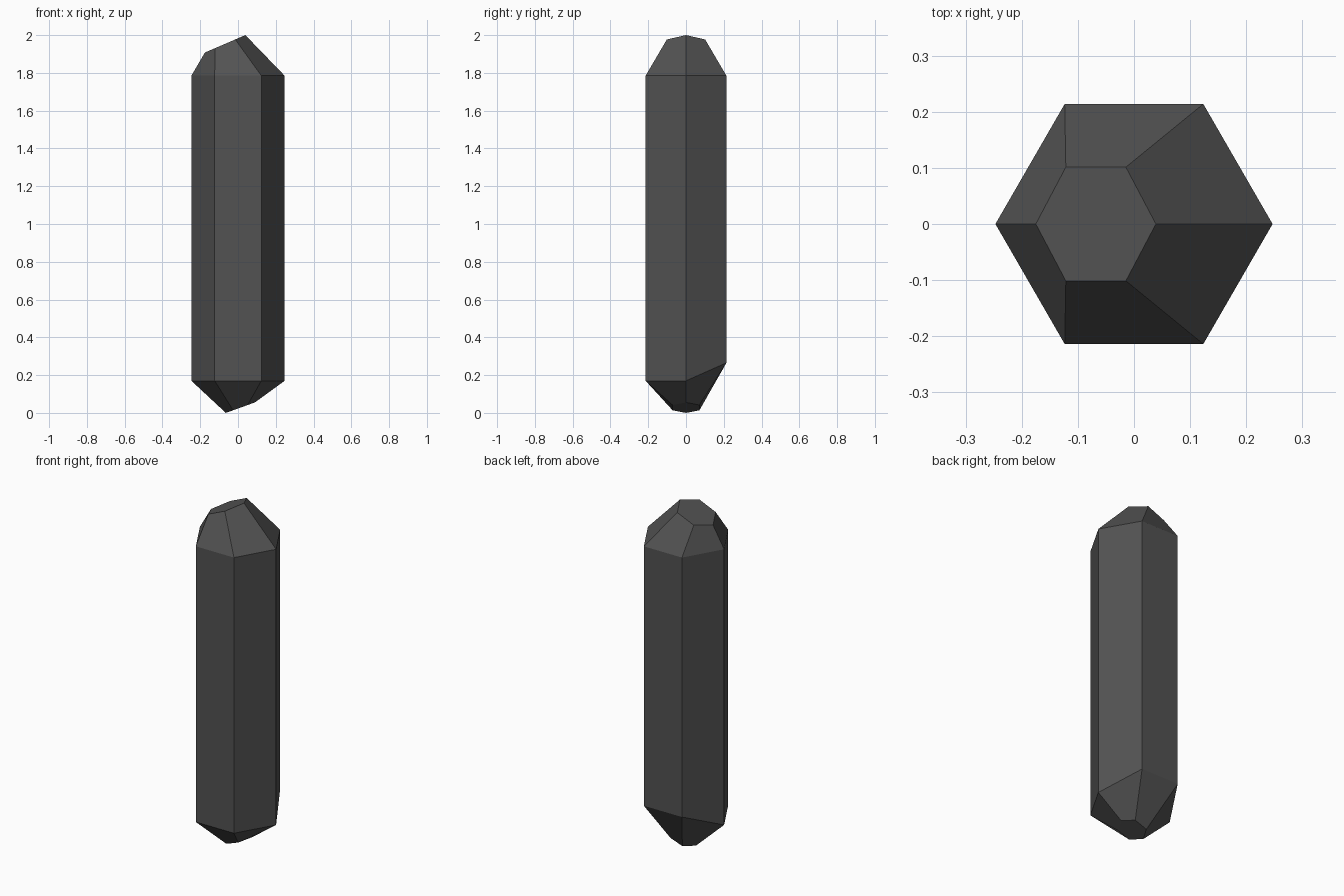
import bpy
import bmesh
import math

if "Cube" in bpy.data.objects:
    bpy.data.objects.remove(bpy.data.objects["Cube"], do_unlink=True)

# Dark stone colour
stone = bpy.data.materials.new("dark_grey_stone")
stone.use_nodes = True
COLOUR = (0.085, 0.085, 0.085, 1)
stone.diffuse_color = COLOUR
shader = next(n for n in stone.node_tree.nodes if n.type == 'BSDF_PRINCIPLED')
shader.inputs["Base Color"].default_value = COLOUR
shader.inputs["Roughness"].default_value = 0.8


def hexagon(bm, radius_x, radius_y, centre_x, height):
    """Six-sided ring whose height is a function of x and y."""
    ring = []
    for i in range(6):
        a = math.radians(60 * i)
        x = centre_x + radius_x * math.cos(a)
        y = radius_y * math.sin(a)
        ring.append(bm.verts.new((x, y, height(x, y))))
    return ring


bm = bmesh.new()
rings = [
    # Small slanted facet at the foot
    hexagon(bm, 0.077, 0.082, 0.0125, lambda x, y: 0.36 * (x + 0.0645)),
    # Lower shoulder, raised along the back edge
    hexagon(bm, 0.247, 0.247, 0, lambda x, y: 0.265 if y > 0.1 else 0.17),
    # Upper shoulder
    hexagon(bm, 0.247, 0.247, 0, lambda x, y: 1.785),
    # Off-centre slanted facet at the tip
    hexagon(bm, 0.107, 0.117, -0.068, lambda x, y: 2 + 0.43 * (x - 0.039)),
]

# Side facets between rings, then the two end facets
for low, high in zip(rings, rings[1:]):
    for i in range(6):
        j = (i + 1) % 6
        bm.faces.new((low[i], low[j], high[j], high[i]))
bm.faces.new(rings[0][::-1])
bm.faces.new(rings[-1])
bmesh.ops.recalc_face_normals(bm, faces=bm.faces)

mesh = bpy.data.meshes.new("crystal_shard")
bm.to_mesh(mesh)
bm.free()
mesh.materials.append(stone)
crystal = bpy.data.objects.new("crystal_shard", mesh)
bpy.context.collection.objects.link(crystal)
